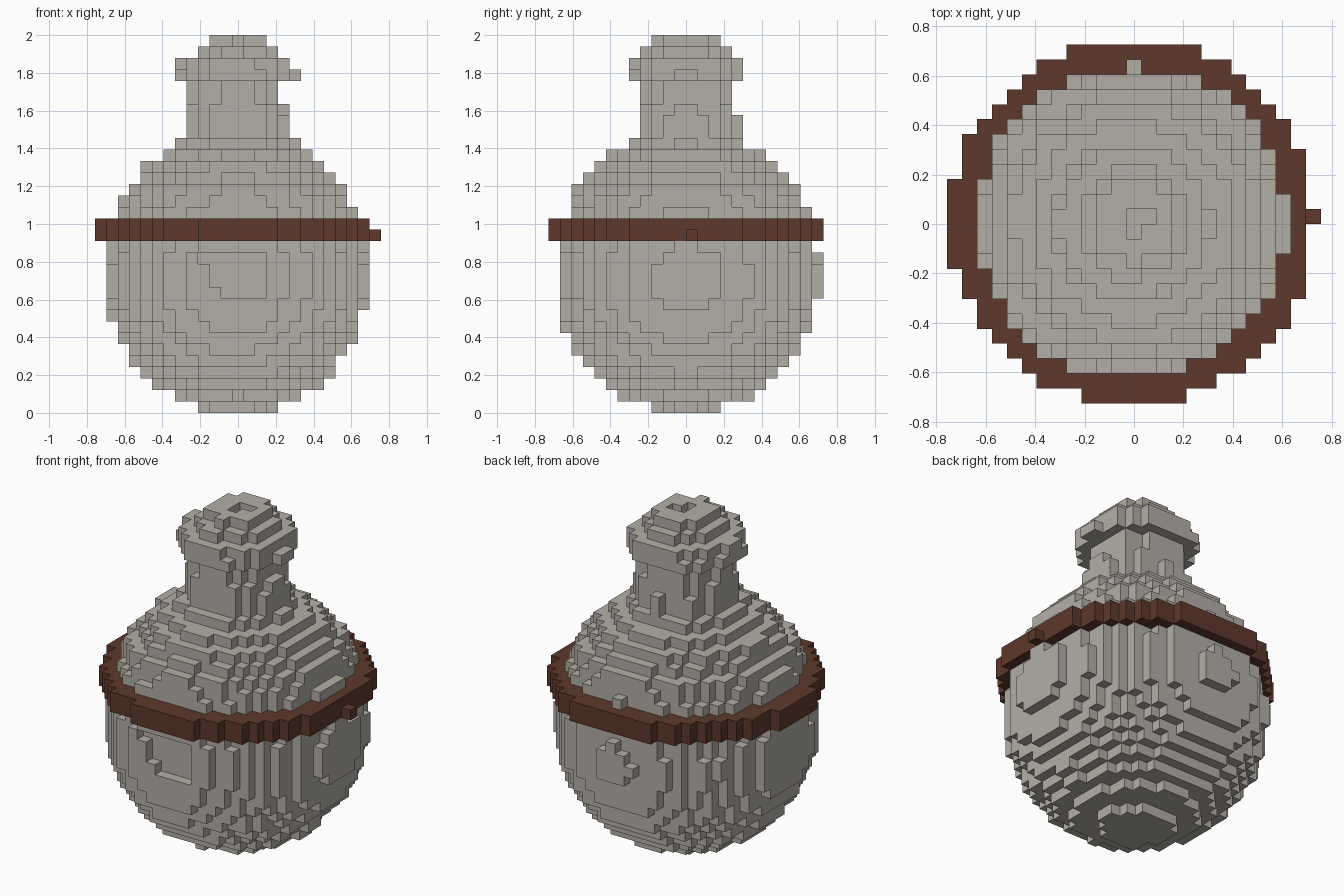
import bpy, bmesh, math
from mathutils import Vector

if "Cube" in bpy.data.objects:
    bpy.data.objects.remove(bpy.data.objects["Cube"], do_unlink=True)

LAYERS = 33
V = 2 / LAYERS                 # edge of one small block
AXIS = Vector((-0.15, 0.1))    # turning axis, in blocks


def material(name, rgb):
    m = bpy.data.materials.new(name)
    m.use_nodes = True
    m.diffuse_color = (*rgb, 1)
    bsdf = m.node_tree.nodes["Principled BSDF"]
    bsdf.inputs["Base Color"].default_value = (*rgb, 1)
    bsdf.inputs["Roughness"].default_value = 0.9
    return m


stone = material("warm grey stone", (0.45, 0.42, 0.38))
leather = material("brown leather", (0.112, 0.04, 0.025))

# Parts from the bottom up: name, material, radius of every layer in blocks
bowl = [math.sqrt(134 - (11.62 - k - 0.5) ** 2) for k in range(15)]
bowl[2] = 7.2
parts = [
    ("round_body", stone, bowl),
    ("waist_band", leather, [12.16, 12.155]),
    ("shoulder", stone, [10.42, 10, 9.7, 8.7, 8, 6.7, 5.3]),
    ("neck", stone, [4.45, 4.45, 4.3, 4, 4]),
    ("rim", stone, [5.25, 5.0]),
    ("stopper", stone, [3.7, 2.7]),
]


def disc(radius, k):
    """Blocks of one layer: x on whole steps, y on half steps."""
    n = range(-13, 14)
    return {(x, y, k) for x in n for y in n
            if (Vector((x, y + 0.5)) - AXIS).length <= radius}


# Small chips missing from the surface
chips = {(0, 0, 32), (0, -1, 32), (1, 0, 32)}             # dimple on top
chips |= {(x, -11, k) for x in range(-3, 3) for k in range(10, 14)}
chips -= {(-3, -11, 10), (-2, -11, 10), (-3, -11, 11), (-3, -11, 12)}

cells, k = {}, 0
for name, mat, radii in parts:
    cells[name] = set()
    for r in radii:
        cells[name] |= disc(r, k) - chips
        k += 1
solid = set().union(*cells.values())

AXES = [Vector(a) for a in ((1, 0, 0), (0, 1, 0), (0, 0, 1))]


def build(name, mat):
    """Make a mesh from the visible block faces of one part."""
    bm = bmesh.new()
    corners = {}

    def vert(p):
        key = tuple(round(c * 2) for c in p)
        if key not in corners:
            corners[key] = bm.verts.new(p * V)
        return corners[key]

    for cell in sorted(cells[name]):
        centre = Vector(cell) + Vector((0, 0.5, 0.5))
        for i in range(3):
            for s in (1, -1):
                normal = AXES[i] * s
                if tuple(int(c + n) for c, n in zip(cell, normal)) in solid:
                    continue
                u = AXES[(i + 1) % 3] / 2
                w = AXES[(i + 2) % 3] / 2 * s
                mid = centre + normal / 2
                bm.faces.new([vert(mid + d) for d in (-u - w, u - w, u + w, w - u)])
    mesh = bpy.data.meshes.new(name)
    bm.to_mesh(mesh)
    bm.free()
    mesh.materials.append(mat)
    bpy.context.collection.objects.link(bpy.data.objects.new(name, mesh))


for name, mat, _ in parts:
    build(name, mat)
